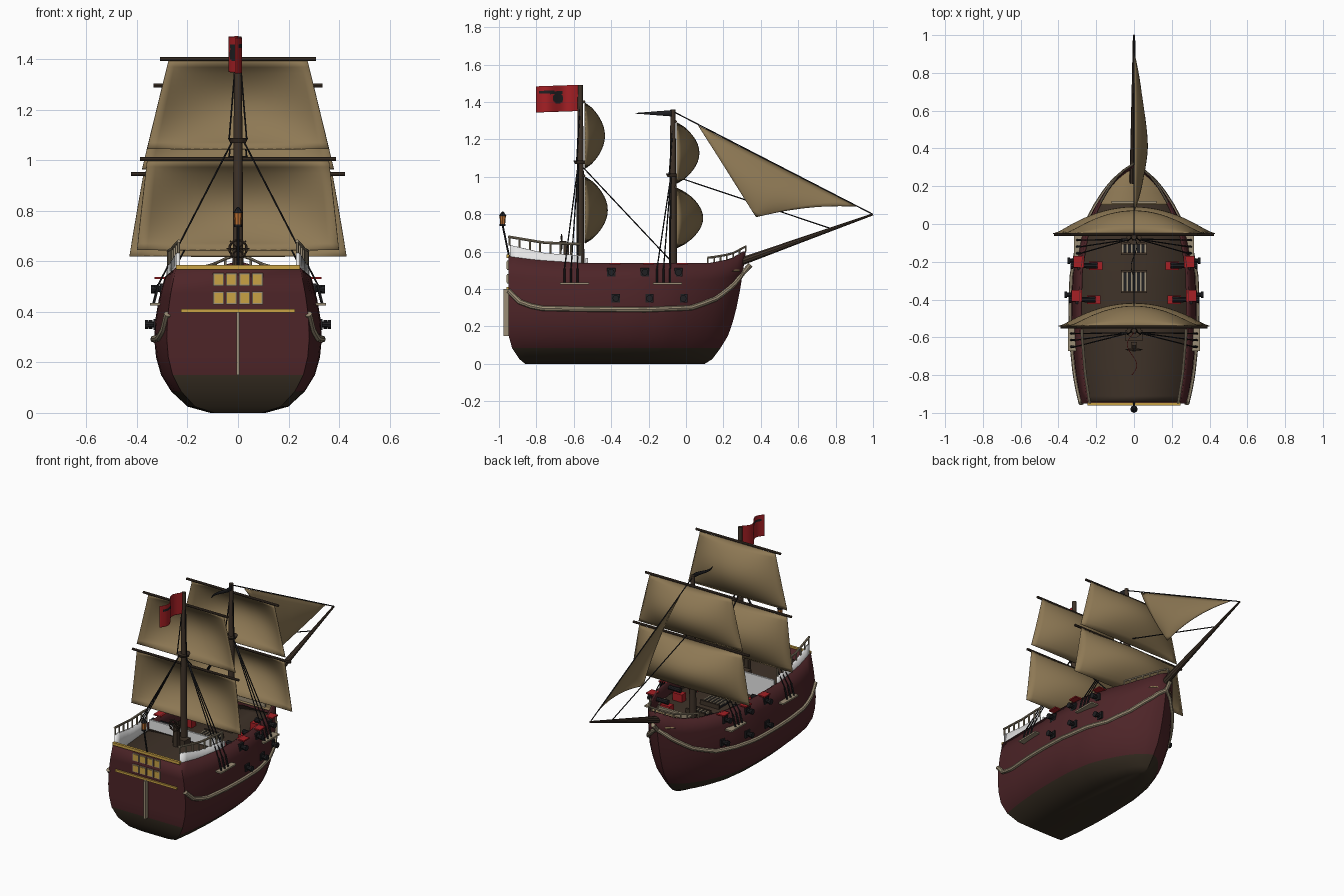
import bpy, bmesh, math
from mathutils import Vector

if "Cube" in bpy.data.objects:
    bpy.data.objects.remove(bpy.data.objects["Cube"])

def mat(name, r, g, b):
    m = bpy.data.materials.new(name)
    m.diffuse_color = (r, g, b, 1)
    m.use_nodes = True
    m.node_tree.nodes["Principled BSDF"].inputs["Base Color"].default_value = m.diffuse_color
    return m

RED = mat("hull_maroon", .075, .018, .021)
BOTTOM = mat("bottom_brown", .035, .025, .015)
SAIL = mat("canvas", .27, .19, .09)
WHITE = mat("white_paint", .8, .8, .8)
FLAG = mat("bright_red", .38, .014, .018)
GOLD = mat("gold", .58, .36, .06)
BLACK = mat("iron_black", .014, .014, .016)
WOOD = mat("dark_wood", .05, .033, .022)
TAUPE = mat("pale_wood", .33, .27, .18)
ORANGE = mat("lantern_orange", .5, .16, .03)

def mesh(name, verts, faces, mats, rule=None, thick=0, offset=0):
    me = bpy.data.meshes.new(name)
    me.from_pydata([tuple(v) for v in verts], [], faces)
    bm = bmesh.new()
    bm.from_mesh(me)
    bmesh.ops.remove_doubles(bm, verts=bm.verts, dist=1e-5)
    bmesh.ops.recalc_face_normals(bm, faces=bm.faces)
    if rule:
        for f in bm.faces:
            f.material_index = rule(f.calc_center_median())
    bm.to_mesh(me)
    bm.free()
    for m in mats:
        me.materials.append(m)
    ob = bpy.data.objects.new(name, me)
    bpy.context.collection.objects.link(ob)
    if thick:
        s = ob.modifiers.new("thickness", 'SOLIDIFY')
        s.thickness, s.offset = thick, offset
    return ob

def grid(name, fn, nu, nv, mats, rule=None, thick=.004):
    vs = [fn(i / nu, j / nv) for i in range(nu + 1) for j in range(nv + 1)]
    k = nv + 1
    fs = [(i*k+j, i*k+k+j, i*k+k+j+1, i*k+j+1) for i in range(nu) for j in range(nv)]
    return mesh(name, vs, fs, mats, rule, thick)

def box(name, c, s, m):
    vs = [(c[0]+x*s[0]/2, c[1]+y*s[1]/2, c[2]+z*s[2]/2) for x in (-1, 1) for y in (-1, 1) for z in (-1, 1)]
    return mesh(name, vs, [(0, 1, 3, 2), (4, 6, 7, 5), (0, 4, 5, 1), (2, 3, 7, 6), (0, 2, 6, 4), (1, 5, 7, 3)], [m])

def tube(name, pts, r0, m, r1=None, n=8):
    # round bar through points, tapering from r0 to r1
    r1 = r0 if r1 is None else r1
    pts = [Vector(p) for p in pts]
    vs, L = [], len(pts)
    for i, p in enumerate(pts):
        d = (pts[min(i+1, L-1)] - pts[max(i-1, 0)]).normalized()
        a = d.cross((0, 0, 1) if abs(d.z) < .9 else (0, 1, 0)).normalized()
        b = d.cross(a)
        r = r0 + (r1 - r0) * i / (L - 1)
        vs += [p + r*(a*math.cos(2*math.pi*k/n) + b*math.sin(2*math.pi*k/n)) for k in range(n)]
    fs = [(i*n+k, i*n+(k+1) % n, i*n+n+(k+1) % n, i*n+n+k) for i in range(L-1) for k in range(n)]
    fs += [tuple(range(n)), tuple(range((L-1)*n, L*n))]
    return mesh(name, vs, fs, [m])

def lerp(tab, t, col=1):
    for a, b in zip(tab, tab[1:]):
        if t <= b[0]:
            return a[col] + (b[col]-a[col]) * max(0, (t-a[0]) / (b[0]-a[0]))
    return tab[-1][col]

# Hull lines: height, half width, stern y, bow y; then plan and sheer along the length
ROWS = [(0, .11, -.86, .1), (.025, .2, -.89, .14), (.085, .265, -.93, .185), (.15, .305, -.948, .225),
        (.22, .325, -.95, .25), (.29, .332, -.95, .27), (.37, .328, -.95, .288), (.45, .314, -.95, .303), (.54, .29, -.95, .32)]
PLAN = [(0, .85), (.12, .93), (.28, .99), (.42, 1), (.56, .98), (.71, .87), (.83, .66), (.895, .5), (.945, .34), (.984, .15), (1, 0)]
SHEER = [(0, .035), (.12, .015), (.3, 0), (.85, 0), (.94, .02), (1, .06)]

def hull(u, z, side=1, out=0):
    y0, y1 = lerp(ROWS, z, 2), lerp(ROWS, z, 3)
    return Vector((side*(lerp(ROWS, z)*lerp(PLAN, u)+out), y0+(y1-y0)*u, z+lerp(SHEER, u)*(z/.54)**3))

def at_y(y, z):
    return (y - lerp(ROWS, z, 2)) / (lerp(ROWS, z, 3) - lerp(ROWS, z, 2))

us = sorted({i/20 for i in range(21)} | {.9, .925, .97, .985})
ring = [(u, 1) for u in us] + [(u, -1) for u in us[-2::-1]]
n = len(ring)
verts = [hull(u, r[0], s) for r in ROWS for u, s in ring]
faces = [(i*n+k, i*n+(k+1) % n, i*n+n+(k+1) % n, i*n+n+k) for i in range(len(ROWS)-1) for k in range(n)]
faces.append(tuple(range(n)))
mesh("hull", verts, faces, [RED, BOTTOM], lambda c: int(c.z < (.13 if c.y < -.9 and abs(c.x) < .05 else .085)), .014, -1)

def deck(name, y0, y1, z, m):
    def p(a, b):
        q = hull(at_y(y0+(y1-y0)*a, z), z)
        return (q.x*.97*(2*b-1), q.y, z)
    grid(name, p, 14, 2, [m], thick=.01)

deck("main_deck", -.56, .2, .42, WOOD)
deck("poop_deck", -.94, -.53, .5, WOOD)
deck("forecastle_deck", .1, .285, .5, SAIL)
box("forecastle_beam", (0, .115, .52), (.24, .015, .03), TAUPE)
box("poop_bulkhead", (0, -.53, .49), (.55, .012, .15), WHITE)
box("cabin_door", (.08, -.522, .465), (.06, .008, .1), TAUPE)
box("mast_bench", (0, -.59, .52), (.09, .06, .04), WOOD)

WALE = [(0, .38), (.06, .315), (.15, .295), (.6, .29), (.8, .3), (.9, .345), (.97, .41), (1, .45)]
POOP = [(0, .635), (.15, .592), (.31, .58)]
RAIL = [(0, .68), (.15, .648), (.31, .64)]
for s in (1, -1):
    # Wale, white poop bulwark, poop rail, bow rail
    tube("wale", [hull(u, lerp(WALE, u), s, .002) for u in us] + [(0, .345, .53)], .014, TAUPE)
    def bulwark(a, b):
        q = hull(.008+.3*a, .54, s, -.012)
        return (q.x, q.y, .49+(lerp(POOP, .31*a)-.49)*b)
    grid("poop_bulwark", bulwark, 8, 1, [WHITE], thick=.014)
    def rail_pt(u, tab):
        q = hull(u, .54, s, -.012)
        return (q.x, q.y, lerp(tab, u))
    tube("poop_rail", [rail_pt(i*.031, RAIL) for i in range(11)], .007, TAUPE)
    for i in range(8):
        u = .005 + i*.043
        tube("poop_rail_post", [rail_pt(u, POOP), rail_pt(u, RAIL)], .006, TAUPE, n=6)
    bow = [hull(.84+.16*i/6, .54, s, -.008 if i < 6 else 0) for i in range(7)]
    tube("bow_rail", [p+Vector((0, 0, .028)) for p in bow], .006, TAUPE)
    for p in bow:
        tube("bow_rail_post", [p, p+Vector((0, 0, .028))], .005, TAUPE, n=6)
    # Guns in two rows
    for z, ys in ((.49, (-.4, -.22, -.04)), (.35, (-.375, -.195, -.015))):
        for y in ys:
            h = hull(at_y(y, z), z).x
            box("gun_port", (s*(h+.001), y, z), (.012, .045, .045), BLACK)
            tube("gun_barrel", [(s*(h-.1), y, z), (s*(h+.04), y, z)], .016, BLACK, .012, 10)
            tube("gun_muzzle", [(s*(h+.028), y, z), (s*(h+.042), y, z)], .018, BLACK, n=10)
            if z > .4:
                box("gun_carriage", (s*(h-.09), y, .45), (.07, .045, .05), FLAG)
                box("gun_port_lid", (s*(h+.0), y+.02, .535), (.055, .06, .008), FLAG)

def rope(a, b, r=.0035):
    tube("rope", [a, b], r, BLACK, n=5)

# Masts, tops, shrouds and channel boards
for y, top, plat in ((-.565, 1.49, 1.08), (-.07, 1.36, 1.01)):
    tube("mast", [(0, y, .3), (0, y, plat), (0, y, top)], .023, WOOD, .013, 12)
    tube("mast_top", [(0, y, plat-.012), (0, y, plat+.008)], .03, WOOD, .04, 10)
    for s in (1, -1):
        yc = y - .03
        h = hull(at_y(yc, .43), .43).x
        box("channel_board", (s*(h+.01), yc, .43), (.05, .155, .01), TAUPE)
        for k in range(3):
            yb = y - .015 - .035*k
            rope((s*(h+.02), yb, .43), (s*(h-.0), yb, .51), .006)
            rope((s*(h-.0), yb, .51), (s*.02, y-.01, plat))
        rope((s*.035, y-.02, plat), (s*.008, y, top-.08))

# Square sails with yards: y, top z, bottom z, half widths, billow, yard half length
for y, zt, zb, wt, wb, d, yl in ((-.54, 1.0, .645, .36, .4, .12, .388), (-.54, 1.395, 1.045, .275, .36, .105, .308),
                                 (-.05, .94, .62, .375, .43, .14, .423), (-.05, 1.29, .965, .3, .38, .12, .335)):
    def sail(a, b):
        k = 2*a - 1
        return (k*(wt+(wb-wt)*b), y + d*(1-k*k)*math.sin(math.pi*b)**.75, zt+(zb-zt)*b)
    grid("square_sail", sail, 20, 14, [SAIL])
    tube("yard", [(-yl, y-.006, zt+.006), (0, y-.006, zt+.006), (yl, y-.006, zt+.006)], .008, WOOD)

# Bowsprit, stays and jib
tube("bowsprit", [(0, .22, .52), (0, .6, .657), (0, 1.0, .8)], .024, WOOD, .006, 10)
rope((0, -.07, 1.35), (0, .995, .802))
rope((0, -.05, 1.0), (0, .78, .722))
rope((0, -.55, 1.05), (0, -.08, .55))
A, T, C = Vector((0, .065, 1.275)), Vector((0, .91, .842)), Vector((.05, .375, .785))
def jib(a, b):
    p = A.lerp(T, a).lerp(C, b)
    p.x += .17*b*(1-b)*math.sin(math.pi*(.15+.7*a))
    p.z += .02*b*(1-b)*4*max(0, a-.5)*2
    return p
grid("jib", jib, 16, 12, [SAIL])

# Flag with dark emblem, and pennant
def emblem(c):
    disc = math.hypot(c.y+.685, c.z-1.42) < .028
    return int(disc or (-.785 < c.y < -.66 and abs(c.z-1.452) < .008))
grid("flag", lambda a, b: (-.02*a-.03*math.sin(6*a), -.575-.225*a, 1.352+.14*b-.008*a), 44, 28, [FLAG, BLACK], emblem, .003)
grid("pennant", lambda a, b: (.015*math.sin(6*a), -.06-.21*a, 1.34+(b-.5)*.036*(1-.9*a)), 14, 2, [BLACK], None, .004)

# Stern: gold mouldings, windows, rudder, lantern
box("stern_moulding_upper", (0, -.952, .576), (.49, .016, .018), GOLD)
box("stern_moulding_lower", (0, -.952, .404), (.45, .016, .014), GOLD)
for x in (-.077, -.026, .026, .077):
    for z in (.455, .528):
        box("window_frame", (x, -.952, z), (.044, .008, .05), TAUPE)
        box("window_pane", (x, -.955, z), (.034, .008, .04), GOLD)
box("rudder", (0, -.96, .275), (.013, .03, .25), TAUPE)
tube("lantern_pole", [(0, -.945, .57), (0, -.98, .74)], .005, BLACK)
tube("lantern_glass", [(0, -.98, .745), (0, -.98, .792)], .013, ORANGE, .017, 8)
tube("lantern_base", [(0, -.98, .737), (0, -.98, .747)], .016, BLACK)
tube("lantern_cap", [(0, -.98, .792), (0, -.98, .815)], .02, BLACK, .004)

# Steering wheel
box("wheel_stand", (0, -.64, .57), (.03, .03, .14), WOOD)
W = [(.034*math.cos(i*math.pi/10), -.665, .65+.034*math.sin(i*math.pi/10)) for i in range(21)]
tube("wheel_rim", W, .005, WOOD, n=6)
for i in range(4):
    c, s = .045*math.cos(i*math.pi/4), .045*math.sin(i*math.pi/4)
    tube("wheel_spoke", [(-c, -.665, .65-s), (c, -.665, .65+s)], .003, WOOD, n=5)
tube("wheel_axle", [(0, -.675, .65), (0, -.64, .65)], .008, WOOD)

# Deck hatches with gratings
for y, l in ((-.305, .11), (-.13, .055)):
    box("hatch", (0, y, .432), (.13, l, .02), BLACK)
    for k in range(6):
        box("hatch_bar", (-.06+.024*k, y, .443), (.01, l, .01), TAUPE)
    for s in (1, -1):
        box("hatch_edge", (0, y+s*l/2, .438), (.14, .012, .03), WOOD)

# Smooth shading with sharp edges kept
for o in bpy.context.scene.objects:
    o.select_set(True)
    bpy.context.view_layer.objects.active = o
bpy.ops.object.shade_smooth_by_angle(angle=math.radians(35))
